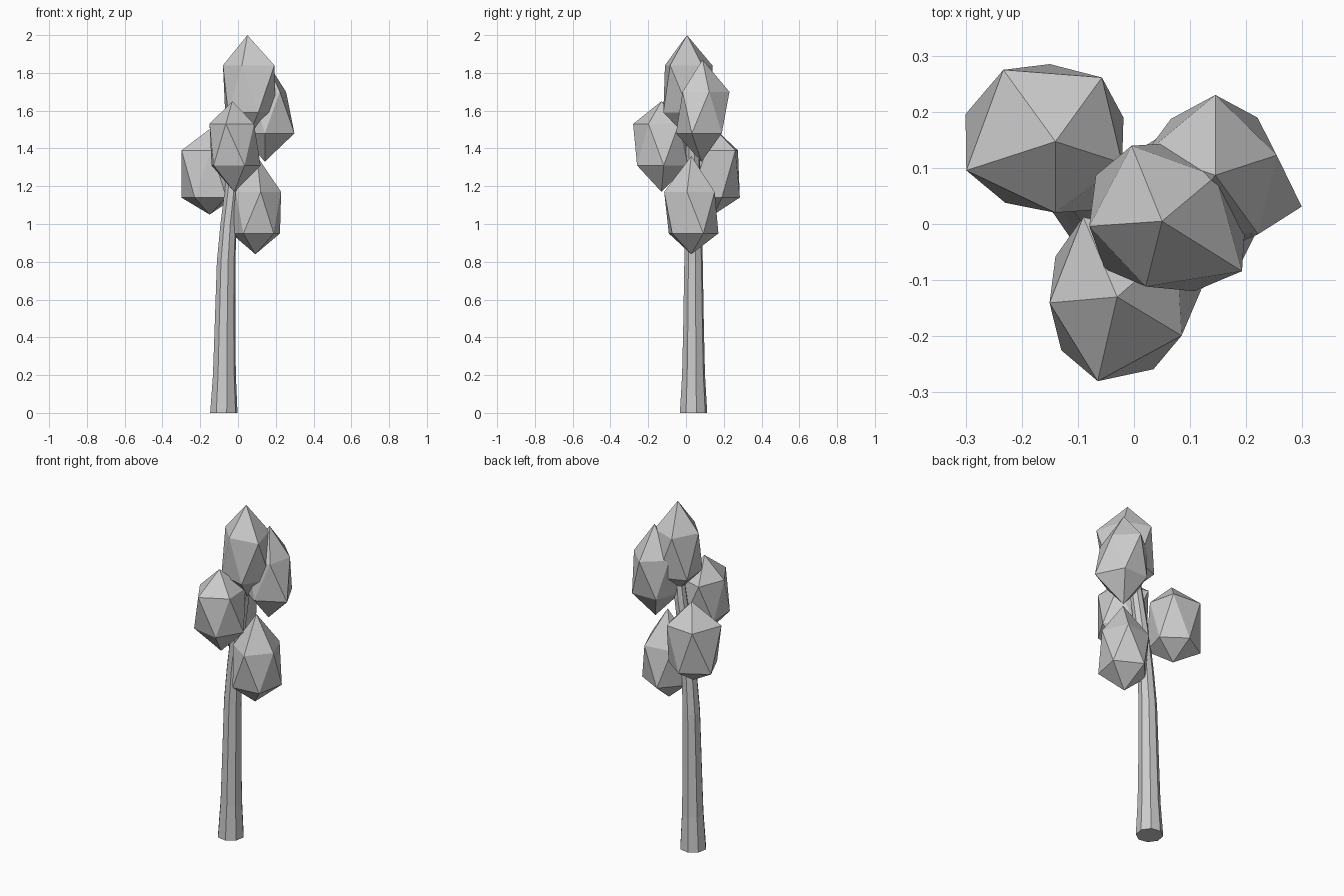
import bpy, bmesh
from math import radians, cos, sin

if "Cube" in bpy.data.objects:
    bpy.data.objects.remove(bpy.data.objects["Cube"])


def finish(bm, name):
    bmesh.ops.recalc_face_normals(bm, faces=bm.faces)
    mesh = bpy.data.meshes.new(name)
    bm.to_mesh(mesh)
    bm.free()
    bpy.context.collection.objects.link(bpy.data.objects.new(name, mesh))


def ring(bm, x, y, z, radii, phase):
    n = len(radii)
    return [bm.verts.new((x + r * cos(radians(phase + 360 * i / n)),
                          y + r * sin(radians(phase + 360 * i / n)), z))
            for i, r in enumerate(radii)]


def leaf_clump(name, top, low, heights, phase, r_up, r_low):
    """Uneven 20-sided clump: pole, two staggered rings of five, pole."""
    z_top, z_up, z_low, z_bot = heights
    bm = bmesh.new()
    a = bm.verts.new((*top, z_top))
    b = bm.verts.new((*low, z_bot))
    up = ring(bm, *top, z_up, r_up, phase)
    lo = ring(bm, *low, z_low, r_low, phase + 36)
    for i in range(5):
        j = (i + 1) % 5
        bm.faces.new((a, up[i], up[j]))
        bm.faces.new((up[i], lo[i], up[j]))
        bm.faces.new((up[j], lo[i], lo[j]))
        bm.faces.new((b, lo[j], lo[i]))
    finish(bm, name)


# Foliage clumps
leaf_clump("leaf_clump_top", (0.05, 0.005), (0.055, 0.01), (2.0, 1.84, 1.59, 1.46), -104,
           (.12, .168, .125, .145, .13), (.14, .145, .14, .145, .14))
leaf_clump("leaf_clump_front", (-0.03, -0.13), (-0.02, -0.13), (1.65, 1.53, 1.31, 1.17), -103,
           (.154, .134, .14, .155, .121), (.14, .14, .14, .14, .145))
leaf_clump("leaf_clump_left", (-0.14, 0.147), (-0.15, 0.147), (1.51, 1.39, 1.14, 1.05), -90,
           (.127, .125, .141, .158, .167), (.15, .138, .138, .158, .135))
leaf_clump("leaf_clump_right", (0.145, 0.087), (0.142, 0.082), (1.87, 1.70, 1.48, 1.33), 18,
           (.115, .143, .13, .12, .13), (.133, .13, .14, .135, .165))
leaf_clump("leaf_clump_low", (0.1, 0.028), (0.092, 0.028), (1.36, 1.17, 0.95, 0.84), -82,
           (.145, .13, .14, .14, .125), (.14, .145, .145, .13, .135))

# Tapered bending trunk: x, y, z, radius
path = [(-.075, .04, 0, .074), (-.072, .04, .2, .062), (-.069, .04, .45, .056),
        (-.063, .04, .8, .05), (-.05, .039, 1.0, .044), (-.022, .037, 1.25, .04),
        (.01, .035, 1.45, .036), (.045, .025, 1.7, .025)]
bm = bmesh.new()
rings = [ring(bm, x, y, z, [r] * 8, 12) for x, y, z, r in path]
for a, b in zip(rings, rings[1:]):
    for i in range(8):
        j = (i + 1) % 8
        bm.faces.new((a[i], a[j], b[j], b[i]))
bm.faces.new(rings[0][::-1])
bm.faces.new(rings[-1])
finish(bm, "trunk")
